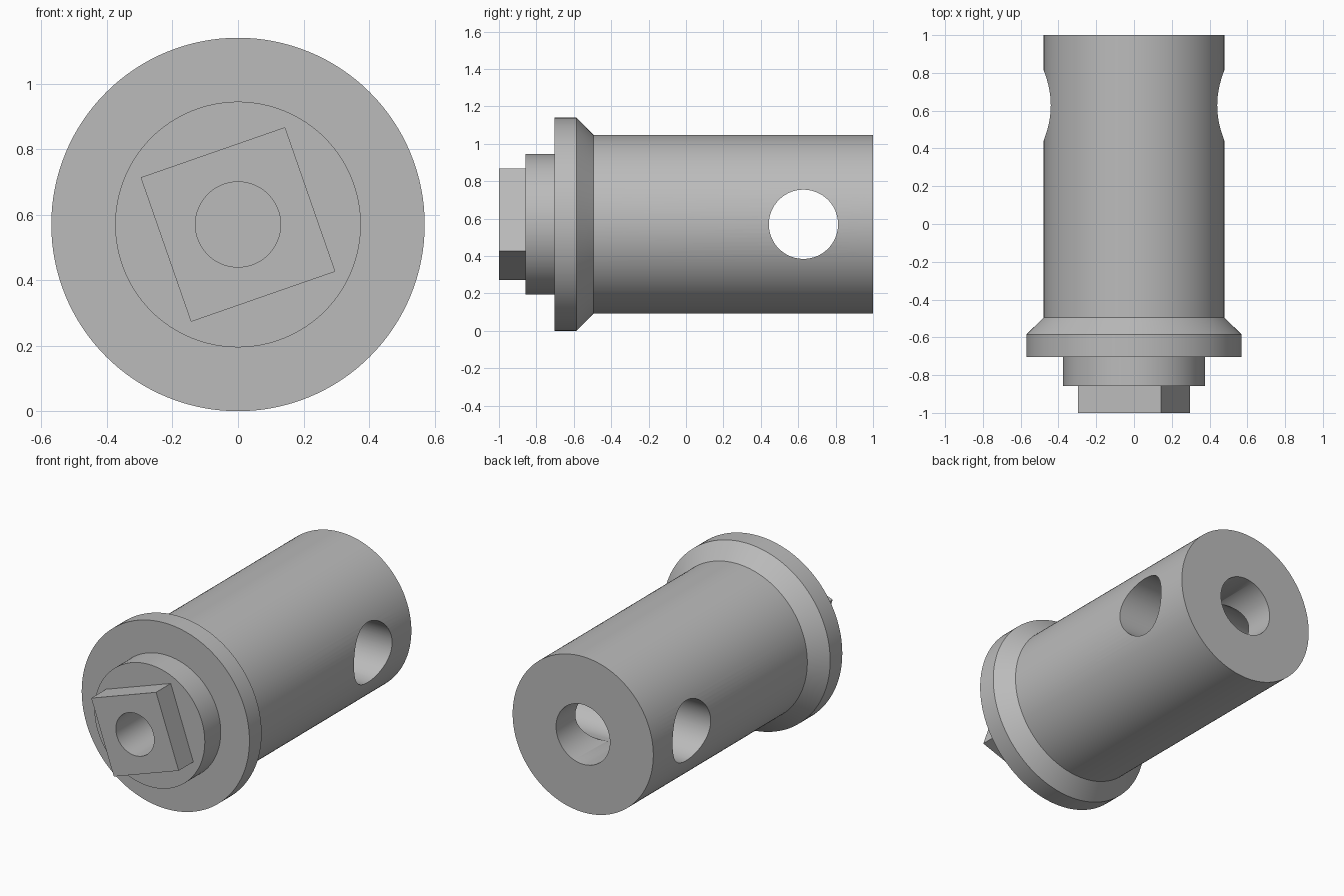
import bpy, bmesh, math
from mathutils import Matrix

cube = bpy.data.objects.get("Cube")
if cube:
    bpy.data.objects.remove(cube)

AXIS_Z = 0.57      # height of the main axis
CROSS_Y = 0.628    # position of the cross hole
SIDES = 128

steel = bpy.data.materials.new("plain_grey")
steel.use_nodes = True
GREY = (0.5, 0.5, 0.5, 1)
steel.diffuse_color = GREY
steel.node_tree.nodes["Principled BSDF"].inputs["Base Color"].default_value = GREY


def make_object(name, bm):
    bmesh.ops.recalc_face_normals(bm, faces=bm.faces)
    mesh = bpy.data.meshes.new(name)
    bm.to_mesh(mesh)
    bm.free()
    mesh.materials.append(steel)
    obj = bpy.data.objects.new(name, mesh)
    bpy.context.collection.objects.link(obj)
    return obj


def turned(name, profile, sides=SIDES, phase=0.0):
    """Closed solid turned around the y axis from (radius, y) points."""
    bm = bmesh.new()
    rings = []
    for r, y in profile:
        angles = [phase + math.tau * i / sides for i in range(sides)]
        rings.append([bm.verts.new((r * math.cos(a), y, AXIS_Z + r * math.sin(a)))
                      for a in angles])
    for a, b in zip(rings, rings[1:]):
        for i in range(sides):
            j = (i + 1) % sides
            bm.faces.new((a[i], a[j], b[j], b[i]))
    bm.faces.new(rings[0])
    bm.faces.new(rings[-1])
    return make_object(name, bm)


def combine(target, tool, operation):
    mod = target.modifiers.new(tool.name, 'BOOLEAN')
    mod.operation = operation
    mod.solver = 'EXACT'
    mod.object = tool
    bpy.context.view_layer.objects.active = target
    bpy.ops.object.modifier_apply(modifier=mod.name)
    bpy.data.objects.remove(tool)


# Barrel, chamfered flange and front boss
body = turned("flanged_barrel", [
    (0.375, -0.858), (0.375, -0.703), (0.57, -0.703),
    (0.57, -0.585), (0.478, -0.495), (0.478, 1.0)])

# Square drive, slightly rotated
square = turned("square_drive", [(0.33, -1.0), (0.33, -0.8)], 4, math.radians(64.2))
combine(body, square, 'UNION')

# Blind pilot hole, rear bore and cross hole
combine(body, turned("pilot_cutter", [(0.13, -1.2), (0.13, -0.5)]), 'DIFFERENCE')
combine(body, turned("bore_cutter", [(0.183, CROSS_Y), (0.183, 1.2)]), 'DIFFERENCE')
cross = turned("cross_cutter", [(0.185, -0.8), (0.185, 0.8)])
to_origin = Matrix.Translation((0, 0, -AXIS_Z))
cross.data.transform(Matrix.Translation((0, CROSS_Y, AXIS_Z))
                     @ Matrix.Rotation(math.pi / 2, 4, 'Z') @ to_origin)
combine(body, cross, 'DIFFERENCE')

# Smooth curved walls, crisp edges
for o in bpy.context.selected_objects:
    o.select_set(False)
body.select_set(True)
bpy.context.view_layer.objects.active = body
bpy.ops.object.shade_smooth_by_angle(angle=math.radians(25))
